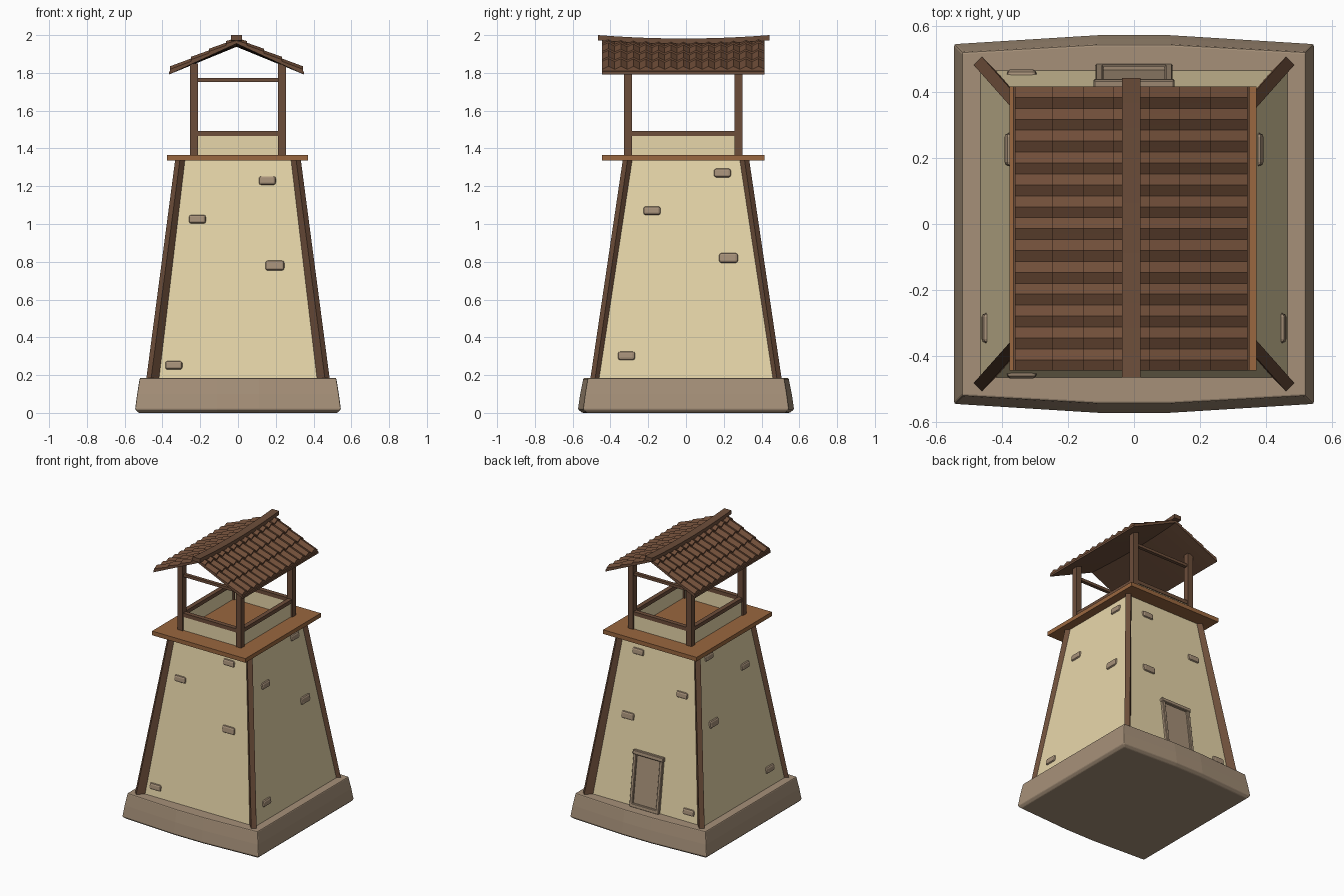
import bpy, bmesh, math
from mathutils import Matrix, Vector

if "Cube" in bpy.data.objects:
    bpy.data.objects.remove(bpy.data.objects["Cube"])


def material(name, rgb):
    m = bpy.data.materials.new(name)
    m.diffuse_color = (*rgb, 1)
    m.use_nodes = True
    m.node_tree.nodes["Principled BSDF"].inputs["Base Color"].default_value = m.diffuse_color
    return m


PLASTER = material("plaster", (0.80, 0.67, 0.40))
WOOD = material("dark_wood", (0.15, 0.075, 0.042))
PLANK = material("plank", (0.32, 0.135, 0.05))
STONE = material("stone", (0.38, 0.28, 0.19))
TILE = material("roof_tile", (0.16, 0.075, 0.04))


def finish(name, bm, mat, bevel=0, segments=1):
    bmesh.ops.recalc_face_normals(bm, faces=bm.faces)
    me = bpy.data.meshes.new(name)
    bm.to_mesh(me)
    bm.free()
    me.materials.append(mat)
    ob = bpy.data.objects.new(name, me)
    bpy.context.collection.objects.link(ob)
    if bevel:
        mod = ob.modifiers.new("bevel", 'BEVEL')
        mod.width, mod.segments = bevel, segments
    return ob


def box(name, lo, hi, mat, matrix=None, bevel=0, segments=1):
    lo, hi = Vector(lo), Vector(hi)
    bm = bmesh.new()
    bmesh.ops.create_cube(bm, size=1)
    for v in bm.verts:
        v.co = (lo + hi) / 2 + v.co * (hi - lo)
    if matrix:
        bm.transform(matrix)
    return finish(name, bm, mat, bevel, segments)


def loft(name, rings, mat, bevel=0, segments=1):
    bm = bmesh.new()
    loops = [[bm.verts.new(p) for p in r] for r in rings]
    n = len(loops[0])
    for a, b in zip(loops, loops[1:]):
        for i in range(n):
            j = (i + 1) % n
            bm.faces.new((a[i], a[j], b[j], b[i]))
    bm.faces.new(loops[0][::-1])
    bm.faces.new(loops[-1])
    return finish(name, bm, mat, bevel, segments)


def square(h, z):
    return [(-h, -h, z), (h, -h, z), (h, h, z), (-h, h, z)]


# stone plinth, bowed at front and back
def plinth_ring(h, mid, z):
    half = [(-h, -h), (-0.11, -mid), (0.11, -mid), (h, -h)]
    return [(x, y, z) for x, y in half] + [(-x, -y, z) for x, y in half]


loft("plinth", [plinth_ring(0.526, 0.548, 0.0), plinth_ring(0.545, 0.572, 0.018),
                plinth_ring(0.534, 0.56, 0.10), plinth_ring(0.520, 0.543, 0.185)], STONE, 0.006, 2)

# tapered plaster tower
SLOPE = 0.135


def wall(z):
    return 0.463 - SLOPE * (z - 0.19)


loft("tower_wall", [square(wall(z), z) for z in (0.15, 1.34)], PLASTER)

# leaning corner posts, turned 45 degrees
for sx in (-1, 1):
    for sy in (-1, 1):
        rings = []
        for x, y, z in ((0.473, 0.494, 0.18), (0.32, 0.322, 1.34)):
            w, d = 0.0125, 0.06
            quad = [(x + w, y - w), (x - w, y + w), (x - w - d, y + w - d), (x + w - d, y - w - d)]
            rings.append([(sx * px, sy * py, z) for px, py in quad])
        loft("corner_post", rings, WOOD)


# frame lying on a leaning wall: local x along wall, -y outwards, z up the wall
def on_wall(u, z, turn):
    return (Matrix.Rotation(turn, 4, 'Z') @ Matrix.Translation((u, -wall(z), z))
            @ Matrix.Rotation(-math.atan(SLOPE), 4, 'X'))


# scattered exposed stones
front = [(0.155, 1.23, 0.09, 0.046), (-0.215, 1.025, 0.09, 0.046),
         (0.195, 0.78, 0.10, 0.052), (-0.34, 0.252, 0.09, 0.046)]
side = [(0.193, 1.27, 0.09, 0.046), (-0.18, 1.07, 0.09, 0.046),
        (0.225, 0.82, 0.10, 0.052), (-0.315, 0.302, 0.09, 0.046)]
for stones, turn in ((front, 0), (side, math.pi / 2)):
    for u, z, w, h in stones:
        for m, t in ((1, turn), (-1, turn + math.pi)):
            box("wall_stone", (-w / 2, -0.012, -h / 2), (w / 2, 0.025, h / 2), STONE,
                on_wall(m * u, z, t), 0.012, 2)

# back door with stone surround
door = on_wall(0, 0.19, math.pi)
box("door_panel", (-0.10, -0.006, 0), (0.10, 0.02, 0.36), STONE, door)
for s in (-1, 1):
    box("door_jamb", (s * 0.105 - 0.012, -0.02, -0.01), (s * 0.105 + 0.012, 0.02, 0.36), STONE, door, 0.004)
box("door_lintel", (-0.122, -0.024, 0.355), (0.122, 0.02, 0.385), STONE, door, 0.004)
box("door_sill", (-0.115, -0.02, -0.01), (0.115, 0.02, 0.018), STONE, door, 0.004)

# lookout platform
CY = -0.014
box("platform", (-0.376, CY - 0.43, 1.335), (0.37, CY + 0.43, 1.365), PLANK)

# lookout posts, parapet and rails
PX, PY = 0.233, 0.293
for s in (-1, 1):
    for t in (-1, 1):
        x, y = s * PX, CY + t * PY
        box("lookout_post", (x - 0.021, y - 0.021, 1.36), (x + 0.021, y + 0.021, 1.85), WOOD)
    x, y = s * PX, CY + s * PY
    for name, z0, z1, w, mat in (("parapet", 1.36, 1.467, 0.01, PLASTER), ("rail", 1.465, 1.492, 0.016, WOOD)):
        box(name + "_side", (x - w, CY - PY, z0), (x + w, CY + PY, z1), mat)
        box(name + "_end", (-PX, y - w, z0), (PX, y + w, z1), mat)
    box("tie_beam", (-PX, y - 0.012, 1.752), (PX, y + 0.012, 1.772), WOOD)

# saddle roof with a sagging ridge
RX, HALF, LEN = -0.008, 0.358, 0.43


def sag(y):
    return 0.017 * ((y - CY) / LEN) ** 2


def roof_z(x, y):
    return 1.938 + sag(y) * (1 - x / HALF) - 0.41 * x


def slab(name, s, x0, x1, ys, low, top0, top1, mat):
    """Strip of roof on side s; the tops are height functions at the upper and lower edge."""
    rings = []
    for y in ys:
        rings.append([(RX + s * x, y, roof_z(x, y) + h) for x, h in
                      ((x0, low), (x1, low), (x1, top1(y)), (x0, top0(y)))])
    loft(name, rings, mat)


COLS = 13
ys = [CY - LEN + 2 * LEN * i / (COLS * 4) for i in range(COLS * 4 + 1)]
AMP = 0.016


def hump(y):
    return AMP * (0.5 - 0.5 * math.cos(2 * math.pi * COLS * (y - CY + LEN) / (2 * LEN)))


edges = [0.0, 0.055, 0.145, 0.24, 0.352]
for s in (-1, 1):
    slab("roof_board", s, 0, HALF, ys[::4], 0, lambda y: 0.015, lambda y: 0.015, WOOD)
    for a, b in zip(edges, edges[1:]):
        slab("tile_course", s, a, b, ys, 0.012, lambda y: 0.016 + hump(y), lambda y: 0.025 + hump(y), TILE)

# ridge beam
rings = []
for i in range(13):
    y = CY + 0.002 + 0.453 * (i / 6 - 1)
    z = 2.0 - 0.018 * (1 - (i / 6 - 1) ** 2)
    rings.append([(RX - 0.028, y, z - 0.028), (RX + 0.028, y, z - 0.028), (RX + 0.028, y, z), (RX - 0.028, y, z)])
loft("ridge_beam", rings, WOOD)
